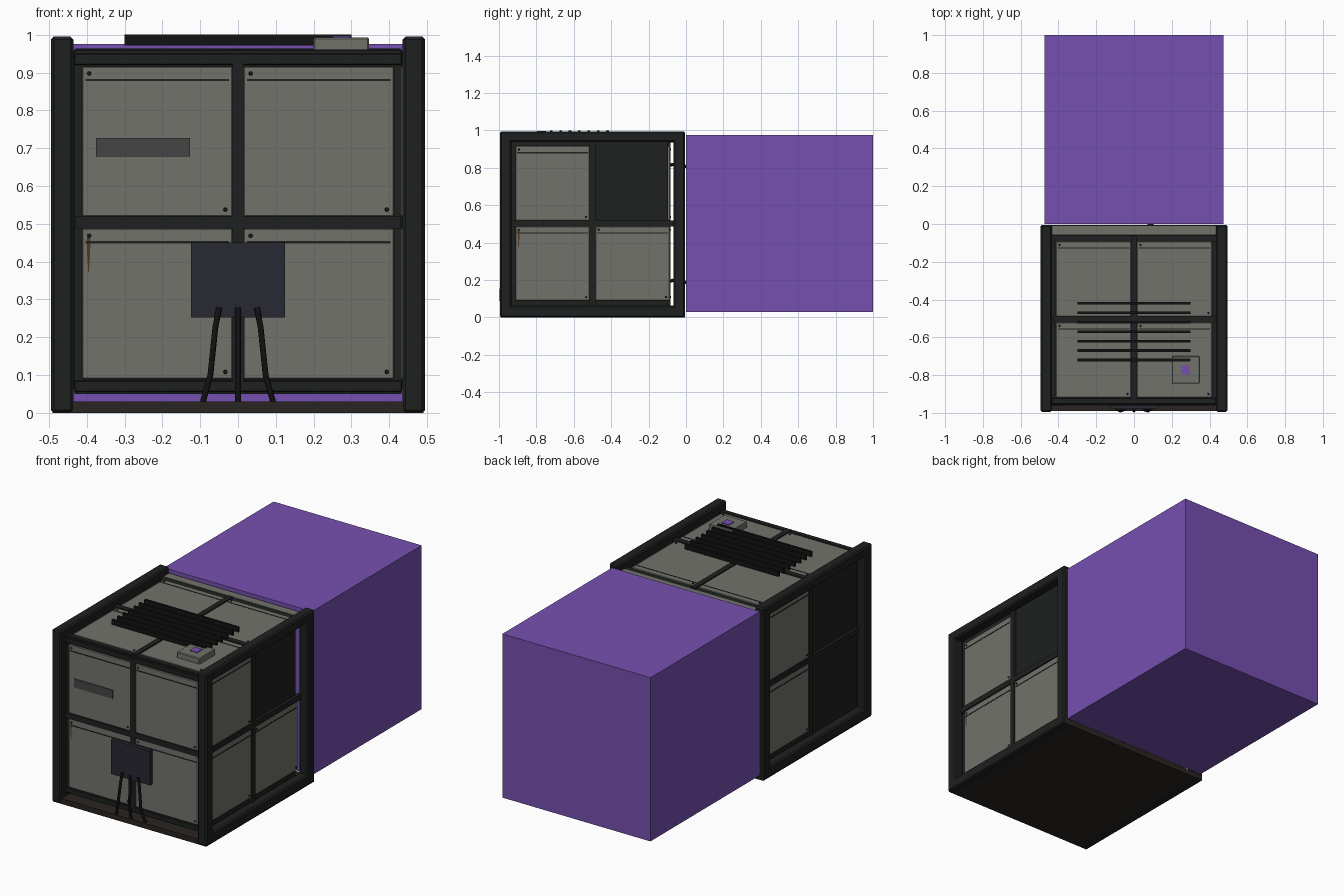
import bpy, bmesh
from mathutils import Matrix, Vector

if "Cube" in bpy.data.objects:
    bpy.data.objects.remove(bpy.data.objects["Cube"])


def material(name, rgb):
    m = bpy.data.materials.new(name)
    m.diffuse_color = (*rgb, 1)
    m.use_nodes = True
    m.node_tree.nodes["Principled BSDF"].inputs["Base Color"].default_value = m.diffuse_color
    return m


PURPLE = material("purple", (0.18, 0.08, 0.44))
DARK = material("dark_metal", (0.013, 0.014, 0.014))
BLACK = material("black_rubber", (0.006, 0.006, 0.006))
GREY = material("panel_grey", (0.17, 0.17, 0.15))
SLOT = material("slot_grey", (0.06, 0.06, 0.06))
BLUE = material("junction_blue", (0.022, 0.021, 0.032))
BROWN = material("floor_brown", (0.022, 0.018, 0.015))
RUST = material("rust", (0.08, 0.035, 0.015))
WORLD = Matrix.Identity(4)


def finish(name, bm, mat, bevel=0):
    bmesh.ops.recalc_face_normals(bm, faces=bm.faces)
    me = bpy.data.meshes.new(name)
    bm.to_mesh(me)
    bm.free()
    me.materials.append(mat)
    ob = bpy.data.objects.new(name, me)
    bpy.context.collection.objects.link(ob)
    if bevel:
        mod = ob.modifiers.new("bevel", 'BEVEL')
        mod.width = bevel
        mod.segments = 1
    return ob


def box(name, lo, hi, mat, bevel=0, frame=WORLD):
    lo, hi = Vector(lo), Vector(hi)
    bm = bmesh.new()
    bmesh.ops.create_cube(bm, size=1)
    for v in bm.verts:
        v.co = frame @ Vector([l + (c + 0.5) * (h - l) for c, l, h in zip(v.co, lo, hi)])
    return finish(name, bm, mat, bevel)


def cable(name, pts, radius, mat=BLACK):
    cu = bpy.data.curves.new(name, 'CURVE')
    cu.dimensions = '3D'
    cu.bevel_depth = radius
    cu.bevel_resolution = 2
    cu.use_fill_caps = True
    sp = cu.splines.new('POLY')
    sp.points.add(len(pts) - 1)
    for p, co in zip(sp.points, pts):
        p.co = (*co, 1)
    cu.materials.append(mat)
    ob = bpy.data.objects.new(name, cu)
    bpy.context.collection.objects.link(ob)


def face_frame(origin, u, v, n):
    m = Matrix((u, v, n)).transposed().to_4x4()
    m.translation = Vector(origin)
    return m


# Large rear block
box("rear_block", (-0.473, 0, 0.03), (0.473, 1, 0.975), PURPLE)

# Floor slab and inner core
box("floor_slab", (-0.49, -0.99, 0), (0.49, -0.005, 0.03), BROWN)
box("inner_core", (-0.433, -0.945, 0.05), (0.433, -0.096, 0.947), DARK)
box("rear_top_plate", (-0.435, -0.058, 0.935), (0.435, -0.008, 0.957), GREY)
box("rear_top_rail", (-0.435, -0.096, 0.935), (0.435, -0.06, 0.955), DARK)

# Side rings made of posts and rails
for side, x0, x1 in (("left", -0.495, -0.435), ("right", 0.435, 0.495)):
    for end, y0, y1 in (("front", -0.995, -0.932), ("back", -0.068, -0.005)):
        box(f"{side}_{end}_post", (x0, y0, 0), (x1, y1, 0.995), DARK, 0.008)
    for end, z0, z1 in (("bottom", 0.0, 0.063), ("top", 0.937, 0.995)):
        box(f"{side}_{end}_rail", (x0, -0.99, z0), (x1, -0.01, z1), DARK, 0.008)


# One plate with groove and two rivets, in face coordinates
def panel(name, frame, cu, cv):
    h = 0.199
    box(name, (cu - h, cv - h, -0.004), (cu + h, cv + h, 0.012), GREY, 0.003, frame)
    box(name + "_groove", (cu - 0.19, cv + 0.16, 0.01), (cu + 0.19, cv + 0.166, 0.0135), DARK, 0, frame)
    for s in (-1, 1):
        bm = bmesh.new()
        bmesh.ops.create_cone(bm, cap_ends=True, segments=8, radius1=0.006, radius2=0.004, depth=0.006,
                              matrix=frame @ Matrix.Translation((cu + s * 0.18, cv - s * 0.18, 0.014)))
        finish(name + "_rivet", bm, DARK)


# Tapered rust streak running down from the upper rivet
def streak(name, frame, u, v):
    bm = bmesh.new()
    pts = ((-0.005, 0), (0.005, 0), (0.004, -0.05), (0.001, -0.1), (-0.001, -0.1), (-0.004, -0.05))
    vs = [bm.verts.new(frame @ Vector((u + a, v + b, 0.0135))) for a, b in pts]
    bm.faces.new(vs)
    finish(name, bm, RUST)


FACES = {
    "front": (face_frame((0, -0.945, 0.503), (1, 0, 0), (0, 0, 1), (0, -1, 0)), ()),
    "back": (face_frame((0, -0.096, 0.503), (-1, 0, 0), (0, 0, 1), (0, 1, 0)), ()),
    "right": (face_frame((0.433, -0.5, 0.503), (0, 1, 0), (0, 0, 1), (1, 0, 0)), ((1, 1),)),
    "left": (face_frame((-0.433, -0.5, 0.503), (0, -1, 0), (0, 0, 1), (-1, 0, 0)), ((1, 1), (1, -1))),
    "top": (face_frame((0, -0.505, 0.947), (1, 0, 0), (0, 1, 0), (0, 0, 1)), ()),
}
for name, (frame, missing) in FACES.items():
    for i in (-1, 1):
        for j in (-1, 1):
            if (i, j) not in missing:
                panel(f"{name}_panel", frame, i * 0.2135, j * 0.2145)
    # crossing bars between the plates
    top = 0.012 if name == "back" else 0.017
    box(f"{name}_bar_upright", (-0.015, -0.44, -0.004), (0.015, 0.44, top), DARK, 0, frame)
    reach = 0.434 if name in ("left", "right") else 0.43
    box(f"{name}_bar_level", (-reach, -0.016, -0.004), (reach, 0.016, top), DARK, 0, frame)
    # edge bars
    if name in ("front", "top"):
        for s in (-1, 1):
            lo, hi = sorted((s * 0.417, s * 0.448))
            if name == "front" or s < 0:
                box(f"{name}_edge_bar", (-0.434, lo, -0.004), (0.434, hi, 0.014), DARK, 0.003, frame)
for name in ("front", "right"):
    streak(f"{name}_rust_streak", FACES[name][0], -0.395, -0.03)

# Front slot plate, junction box and its cables
box("front_slot", (-0.375, -0.962, 0.678), (-0.127, -0.95, 0.727), SLOT)
box("junction_box", (-0.124, -0.98, 0.252), (0.124, -0.95, 0.45), BLUE)
for s in (-1, 0, 1):
    cable("front_cable", ((s * 0.05, -0.982, 0.278), (s * 0.06, -0.985, 0.225),
                          (s * 0.073, -0.99, 0.1), (s * 0.093, -0.975, 0.028)), 0.008)

# Rear cables joining the core to the block
for z in (0.81, 0.19):
    cable("rear_cable", ((-0.08, -0.1, z), (-0.04, -0.07, z + 0.008),
                         (0.06, -0.02, z), (0.1, 0.004, z - 0.004)), 0.009)

# Cooling fins on the roof
for k in range(7):
    y = -0.42 - 0.05 * k
    box("roof_fin", (-0.3, y - 0.007, 0.972), (0.3, y + 0.007, 1.0), BLACK)

# Roof hatch with a purple lamp
box("roof_hatch", (0.2, -0.845, 0.956), (0.347, -0.7, 0.993), GREY, 0.004)
box("hatch_lamp", (0.25, -0.797, 0.99), (0.297, -0.748, 0.997), PURPLE)
